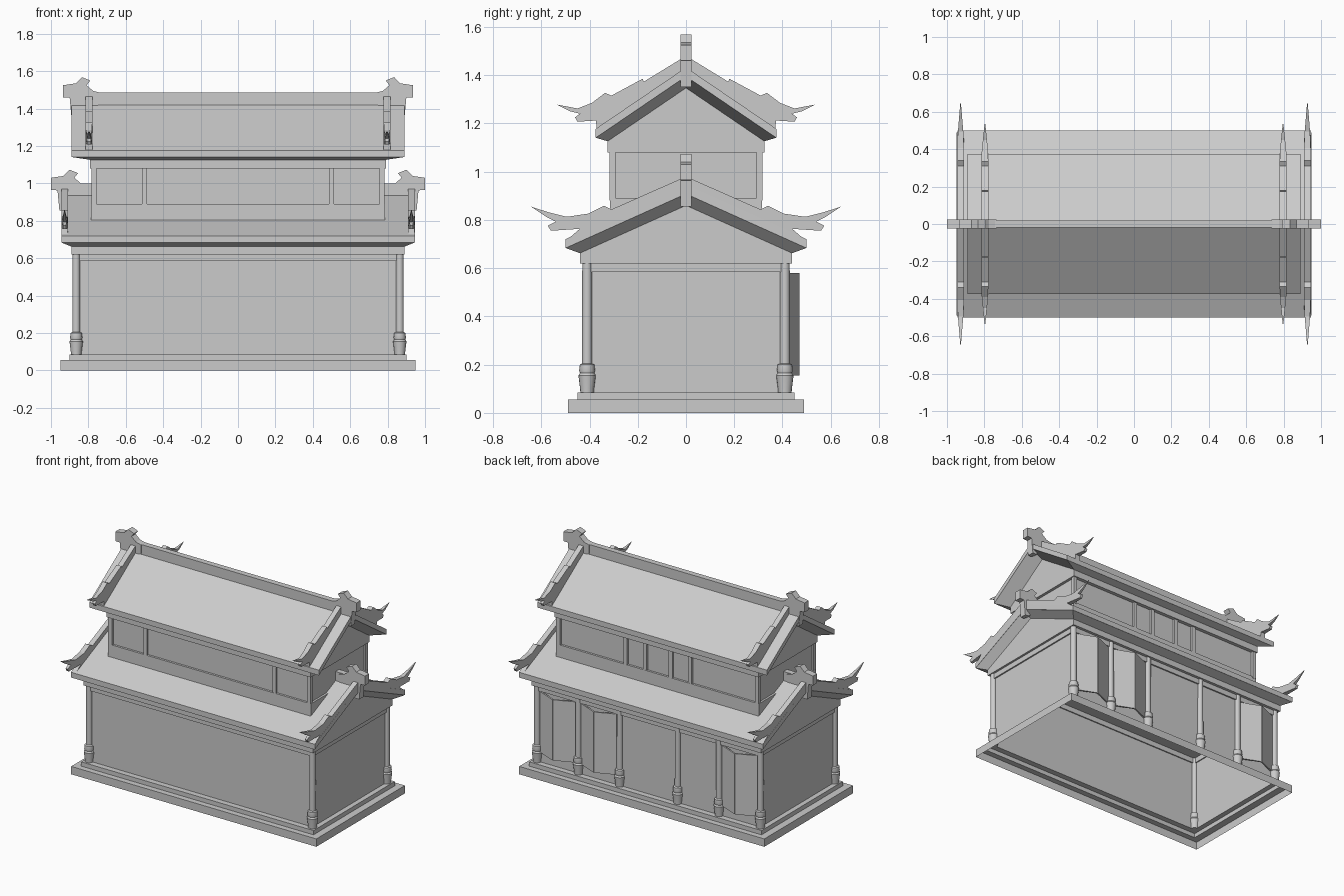
import bpy, bmesh, math
from mathutils import Matrix

cube = bpy.data.objects.get("Cube")
if cube:
    bpy.data.objects.remove(cube, do_unlink=True)

stone = bpy.data.materials.new("pale_grey")
stone.use_nodes = True
stone.diffuse_color = (0.6, 0.6, 0.6, 1)
stone.node_tree.nodes["Principled BSDF"].inputs["Base Color"].default_value = (0.6, 0.6, 0.6, 1)


def finish(bm, name):
    bmesh.ops.recalc_face_normals(bm, faces=bm.faces)
    mesh = bpy.data.meshes.new(name)
    bm.to_mesh(mesh)
    bm.free()
    obj = bpy.data.objects.new(name, mesh)
    obj.data.materials.append(stone)
    bpy.context.collection.objects.link(obj)
    return obj


def box(name, x, y, z, sx, sy, sz, turn=0):
    """Box by centre and full size, turned about z."""
    bm = bmesh.new()
    bmesh.ops.create_cube(bm, size=1)
    bm.transform(Matrix.Translation((x, y, z)) @ Matrix.Rotation(turn, 4, "Z")
                 @ Matrix.Diagonal((sx, sy, sz, 1)))
    return finish(bm, name)


def loft(name, sections, cap=True):
    """Skin a list of equal-length point loops."""
    bm = bmesh.new()
    rings = [[bm.verts.new(p) for p in loop] for loop in sections]
    for a, b in zip(rings, rings[1:]):
        for i in range(len(a)):
            j = (i + 1) % len(a)
            bm.faces.new((a[i], a[j], b[j], b[i]))
    if cap:
        bm.faces.new(rings[0])
        bm.faces.new(rings[-1])
    return finish(bm, name)


def rect(x, y, z):
    return [(-x, -y, z), (x, -y, z), (x, y, z), (-x, y, z)]


# Stepped base, open below, and thin ground-floor walls
loft("base", [rect(.95, .49, 0), rect(.95, .49, .055), rect(.9, .45, .055),
              rect(.9, .45, .085), rect(.865, .41, .085)], cap=False)
loft("lower_walls", [rect(.865, .41, .085), rect(.865, .41, .62)], cap=False)
for s in (-1, 1):
    box("long_lintel", 0, s * .411, .602, 1.73, .018, .036)
    box("end_lintel", s * .866, 0, .602, .018, .82, .036)


# Turned columns
def column(x, y):
    profile = [(.028, .085), (.029, .1), (.036, .155), (.03, .165), (.033, .175),
               (.03, .2), (.021, .205), (.02, .622)]
    n = 16
    loops = [[(x + r * math.cos(k * math.tau / n), y + r * math.sin(k * math.tau / n), z)
              for k in range(n)] for r, z in profile]
    obj = loft("column", loops)
    bpy.ops.object.select_all(action="DESELECT")
    obj.select_set(True)
    bpy.context.view_layer.objects.active = obj
    bpy.ops.object.shade_smooth_by_angle(angle=math.radians(35))


for s in (-1, 1):
    column(s * .865, -.41)
    for x in (.225, .545, .865):
        column(s * x, .41)

# Folding door leaves in three of the back bays
for bay in (.705, .385, -.705):
    for s in (-1, 1):
        box("door_leaf", bay + s * .068, .437, .367, .147, .01, .425, -s * .39)

# Upper floor: sill block, recessed walls, posts
box("upper_sill", 0, 0, .8, 1.57, .63, .18)
box("upper_walls", 0, 0, 1.0, 1.54, .6, .24)
posts = [(sx * .77, sy * .305) for sx in (-1, 1) for sy in (-1, 1)]
posts += [(x, -.302) for x in (-.5, .5)] + [(x, .302) for x in (-.25, -.1, .1, .25)]
for x, y in posts:
    box("upper_post", x, y, 1.0, .028, .025, .24)


# Roof: slab over a bevelled underside over a gable body
def roof(prefix, hx, hy, peak, slope, body_x, body_y, floor):
    def line(x, y, top):
        return [(x, -y, top - slope * y), (x, 0, top), (x, y, top - slope * y)]

    def sheet(x, y, top, low):
        return line(x, y, top) + line(x, y, low)[::-1]

    loft(prefix + "_roof_slab", [sheet(s * hx, hy, peak, peak - .037) for s in (-1, 1)])
    # bevelled soffit narrows downwards to the gable body
    bm = bmesh.new()
    rows = []
    for x, y, top in ((hx, hy, peak - .036), (body_x, body_y, peak - .085)):
        a = [bm.verts.new(p) for p in line(-x, y, top)]
        b = [bm.verts.new(p) for p in line(x, y, top)]
        rows.append(a + b[::-1])
    for i in range(6):
        j = (i + 1) % 6
        bm.faces.new((rows[0][i], rows[0][j], rows[1][j], rows[1][i]))
    finish(bm, prefix + "_roof_soffit")
    loft(prefix + "_gable", [line(s * body_x, body_y, peak - .084)
                             + [(s * body_x, body_y, floor), (s * body_x, -body_y, floor)]
                             for s in (-1, 1)])
    box(prefix + "_ridge", 0, 0, peak + .01, 2 * hx, .04, .09)


roof("lower", .945, .5, .945, .45, .89, .44, .62)
roof("upper", .89, .375, 1.432, .68, .79, .325, 1.08)

# Ridge-end ornaments, one outline for both roofs
finial = [(.80, .93), (.80, .99), (.84, 1.0), (.875, 1.03), (.855, 1.055), (.90, 1.073),
          (.933, 1.04), (1.0, 1.03), (1.0, .965), (.965, .963), (.955, .855), (.93, .855)]
for prefix, dx, dz in (("lower", 0, 0), ("upper", -.065, .495)):
    for s in (-1, 1):
        loft(prefix + "_finial", [[(s * (x + dx), y, z + dz) for x, z in finial]
                                  for y in (-.023, .023)])


# Sloping ribs that end in upturned horns tapering to a point
def rib(name, x, sy, top, bottom, start, tip):
    def half(y):
        return .018 if y < start else .018 - .016 * (y - start) / (tip - start)
    outline = top + bottom
    loft(name, [[(x + s * half(y), sy * y, z) for y, z in outline] for s in (-1, 1)])


lower_top = [(0, .98), (.31, .843), (.34, .859), (.405, .826), (.494, .813),
             (.564, .83), (.643, .855)]
lower_bottom = [(.58, .813), (.54, .793), (.573, .776), (.56, .755), (.44, .763),
                (.49, .72), (.47, .715), (0, .925)]
upper_top = [(0, 1.48), (.175, 1.373), (.18, 1.385), (.31, 1.315), (.335, 1.327),
             (.39, 1.285), (.45, 1.262), (.535, 1.278)]
upper_bottom = [(.48, 1.25), (.44, 1.24), (.46, 1.225), (.45, 1.207), (.373, 1.212),
                (.37, 1.17), (.35, 1.17), (0, 1.41)]
for sx in (-1, 1):
    for sy in (-1, 1):
        rib("lower_rib", sx * .927, sy, lower_top, lower_bottom, .45, .643)
        rib("upper_rib", sx * .797, sy, upper_top, upper_bottom, .38, .535)
